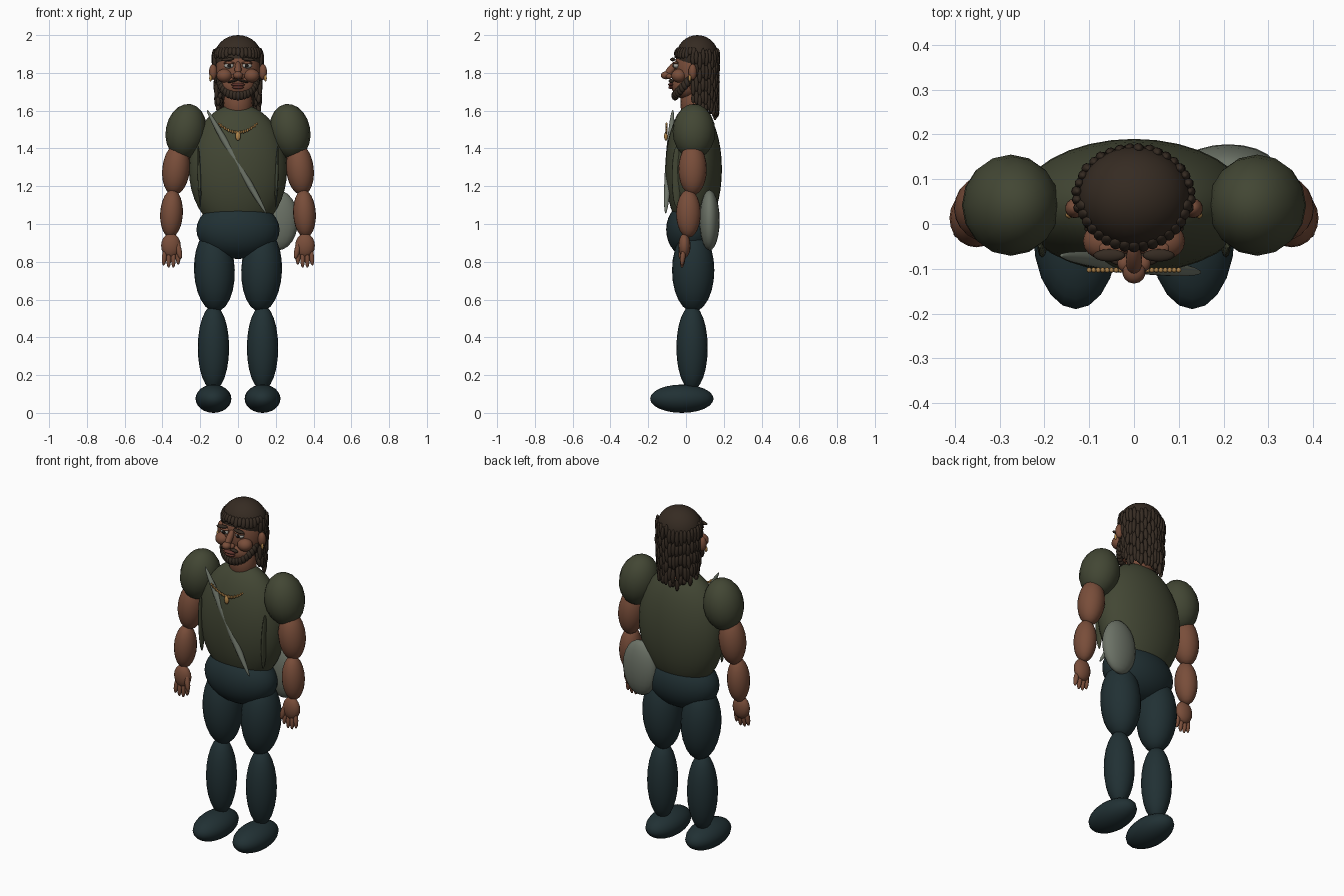
import bpy, bmesh, math, random
from mathutils import Matrix, Vector

cube = bpy.data.objects.get("Cube")
if cube:
    bpy.data.objects.remove(cube)
random.seed(4)


def material(name, rgb):
    m = bpy.data.materials.new(name)
    m.use_nodes = True
    m.diffuse_color = (*rgb, 1)
    m.node_tree.nodes["Principled BSDF"].inputs["Base Color"].default_value = (*rgb, 1)
    return m


SKIN = material("brown skin", (0.19, 0.075, 0.042))
HAIR = material("dark brown hair", (0.036, 0.024, 0.016))
SHIRT = material("olive cloth", (0.055, 0.062, 0.034))
TROUSER = material("dark teal cloth", (0.015, 0.03, 0.034))
BAG = material("grey canvas", (0.15, 0.17, 0.135))
GOLD = material("gold", (0.45, 0.24, 0.07))
EYE = material("eye white", (0.42, 0.4, 0.36))
PUPIL = material("dark pupil", (0.012, 0.009, 0.008))
LIP = material("lip", (0.12, 0.035, 0.026))


def blob(centre, radii, tilt=0):
    """Ellipsoid placement, tilted about y by some degrees."""
    return (Matrix.Translation(centre) @ Matrix.Rotation(math.radians(tilt), 4, 'Y')
            @ Matrix.Diagonal((*radii, 1)))


def span(a, b, rx, ry):
    """Ellipsoid placement reaching from point a to point b."""
    a, b = Vector(a), Vector(b)
    d = b - a
    turn = d.to_track_quat('Z', 'Y').to_matrix().to_4x4()
    return Matrix.Translation((a + b) / 2) @ turn @ Matrix.Diagonal((rx, ry, d.length / 2, 1))


def part(name, mat, places, seg=20, rings=12):
    """One smooth object made of the placed ellipsoids."""
    bm = bmesh.new()
    for p in places:
        bmesh.ops.create_uvsphere(bm, u_segments=seg, v_segments=rings, radius=1, matrix=p)
    for f in bm.faces:
        f.smooth = True
    mesh = bpy.data.meshes.new(name)
    bm.to_mesh(mesh)
    bm.free()
    mesh.materials.append(mat)
    obj = bpy.data.objects.new(name, mesh)
    bpy.context.collection.objects.link(obj)


# Trunk
part("torso", SHIRT, [blob((0, 0.04, 1.29), (0.26, 0.15, 0.345))], 32, 20)
part("pelvis", TROUSER, [blob((0, 0.03, 0.97), (0.22, 0.135, 0.155))], 32, 16)
part("neck", SKIN, [blob((0, 0.045, 1.64), (0.077, 0.075, 0.11))])

# Limbs, mirrored
for s, side in ((1, "left"), (-1, "right")):
    part(side + "_foot", TROUSER, [blob((s * 0.13, -0.022, 0.075), (0.095, 0.168, 0.075))])
    part(side + "_shin", TROUSER, [blob((s * 0.13, 0.032, 0.345), (0.083, 0.083, 0.225))])
    part(side + "_thigh", TROUSER, [blob((s * 0.125, 0.038, 0.755), (0.108, 0.112, 0.22), s * 2)])
    part(side + "_sleeve", SHIRT, [blob((s * 0.275, 0.042, 1.49), (0.108, 0.113, 0.147), s * -10)], 16, 10)
    part(side + "_upper_arm", SKIN, [blob((s * 0.328, 0.035, 1.29), (0.073, 0.075, 0.138), s * -6)])
    part(side + "_forearm", SKIN, [blob((s * 0.352, 0.013, 1.055), (0.06, 0.065, 0.127), s * -3)])
    part(side + "_palm", SKIN, [blob((s * 0.355, -0.008, 0.885), (0.052, 0.032, 0.065))], 16, 10)
    fingers = [span((s * (0.353 + 0.022 * i), -0.012, 0.87), (s * (0.355 + 0.026 * i), -0.022, low), 0.013, 0.014)
               for i, low in ((-1.5, 0.785), (-0.5, 0.768), (0.5, 0.768), (1.5, 0.78))]
    fingers.append(span((s * 0.325, -0.015, 0.91), (s * 0.303, -0.032, 0.815), 0.015, 0.016))
    part(side + "_fingers", SKIN, fingers, 10, 8)
    part(side + "_side_seam", SHIRT, [blob((s * 0.205, -0.05, 1.25), (0.009, 0.025, 0.16), s * 2)], 12, 10)

# Shoulder bag
part("bag", BAG, [blob((0.21, 0.125, 1.02), (0.108, 0.053, 0.16))])
part("bag_strap", BAG, [span((-0.165, -0.07, 1.605), (0.15, -0.108, 1.055), 0.02, 0.019)], 16, 14)

# Necklace
beads = []
for i in range(-10, 11):
    t = i / 10
    beads.append(blob((t * 0.1, -0.103, 1.485 + 0.045 * t * t), (0.006, 0.006, 0.007 + 0.003 * (i % 2))))
part("necklace_beads", GOLD, beads, 8, 6)
part("pendant", GOLD, [blob((0, -0.106, 1.465), (0.014, 0.01, 0.024))], 12, 8)

# Head and face
part("head", SKIN, [blob((0, 0.045, 1.815), (0.118, 0.107, 0.15))], 24, 16)
part("jaw", SKIN, [blob((0, 0.0, 1.73), (0.092, 0.076, 0.07))])
part("nose", SKIN, [span((0, -0.045, 1.86), (0, -0.115, 1.775), 0.018, 0.02),
                    blob((0, -0.107, 1.787), (0.026, 0.026, 0.021)),
                    blob((0.022, -0.088, 1.782), (0.015, 0.018, 0.014)),
                    blob((-0.022, -0.088, 1.782), (0.015, 0.018, 0.014))], 14, 10)
part("mouth", LIP, [blob((0, -0.078, 1.738), (0.038, 0.017, 0.009)),
                    blob((0, -0.076, 1.723), (0.032, 0.018, 0.009))], 14, 8)
for s, side in ((1, "left"), (-1, "right")):
    part(side + "_cheek", SKIN, [blob((s * 0.072, -0.038, 1.785), (0.042, 0.04, 0.036))], 16, 10)
    part(side + "_ear", SKIN, [blob((s * 0.132, 0.035, 1.805), (0.022, 0.022, 0.042))], 14, 10)
    part(side + "_earring", GOLD, [blob((s * 0.145, 0.02, 1.772), (0.008, 0.008, 0.018))], 10, 8)
    part(side + "_eye", EYE, [blob((s * 0.048, -0.052, 1.838), (0.027, 0.016, 0.014))], 14, 10)
    part(side + "_pupil", PUPIL, [blob((s * 0.046, -0.067, 1.838), (0.01, 0.005, 0.01))], 10, 8)
    part(side + "_eyelid", SKIN, [blob((s * 0.048, -0.054, 1.852), (0.031, 0.017, 0.008))], 14, 8)
    part(side + "_eyebrow", HAIR, [blob((s * 0.055, -0.07, 1.871), (0.036, 0.014, 0.009), s * 6)], 14, 8)
    part(side + "_moustache", HAIR, [blob((s * 0.026, -0.079, 1.757), (0.03, 0.014, 0.007), s * 14)], 12, 8)

# Beard along the jaw line
beard = []
for i in range(-9, 10):
    a = math.radians(i * 10)
    c = math.cos(a)
    beard.append(blob((0.098 * math.sin(a), 0.02 - 0.078 * c, 1.765 - 0.085 * c), (0.019, 0.019, 0.026)))
part("beard", HAIR, beard, 10, 8)

# Hair cap and fringe
part("hair_cap", HAIR, [blob((0, 0.06, 1.885), (0.125, 0.113, 0.115))], 28, 16)
part("hair_back", HAIR, [blob((0, 0.095, 1.79), (0.112, 0.066, 0.19))], 20, 14)
fringe = []
for i in range(-8, 9):
    a = math.radians(i * 10)
    x, y = math.sin(a), -math.cos(a)
    low = 1.872 + random.uniform(0, 0.025)
    fringe.append(span((0.113 * x, 0.06 + 0.1 * y, 1.935), (0.126 * x, 0.06 + 0.119 * y, low), 0.014, 0.011))
part("fringe", HAIR, fringe, 10, 8)

# Hanging locks, each a chain of tapered lumps in two layers
locks = []
for layer, count in ((0, 22), (1, 17)):
    for i in range(count):
        a = math.radians(-14 + 208 * i / (count - 1))
        back = max(0, math.sin(a))
        end = 1.62 - 0.05 * back + random.uniform(-0.03, 0.03) + 0.02 * layer
        z = 1.92 - random.uniform(0, 0.025)
        while z > end + 0.02:
            low = max(end, z - random.uniform(0.06, 0.085))
            r = (0.127 - 0.016 * layer) * (1 - 0.5 * (1.92 - z) * (1 - 0.75 * back))
            x, y = r * math.cos(a), 0.062 + r * 0.84 * math.sin(a)
            locks.append(span((x, y, z + 0.012), (x + random.uniform(-0.006, 0.006), y, low), 0.0125, 0.0125))
            z = low
part("hair_locks", HAIR, locks, 9, 8)
